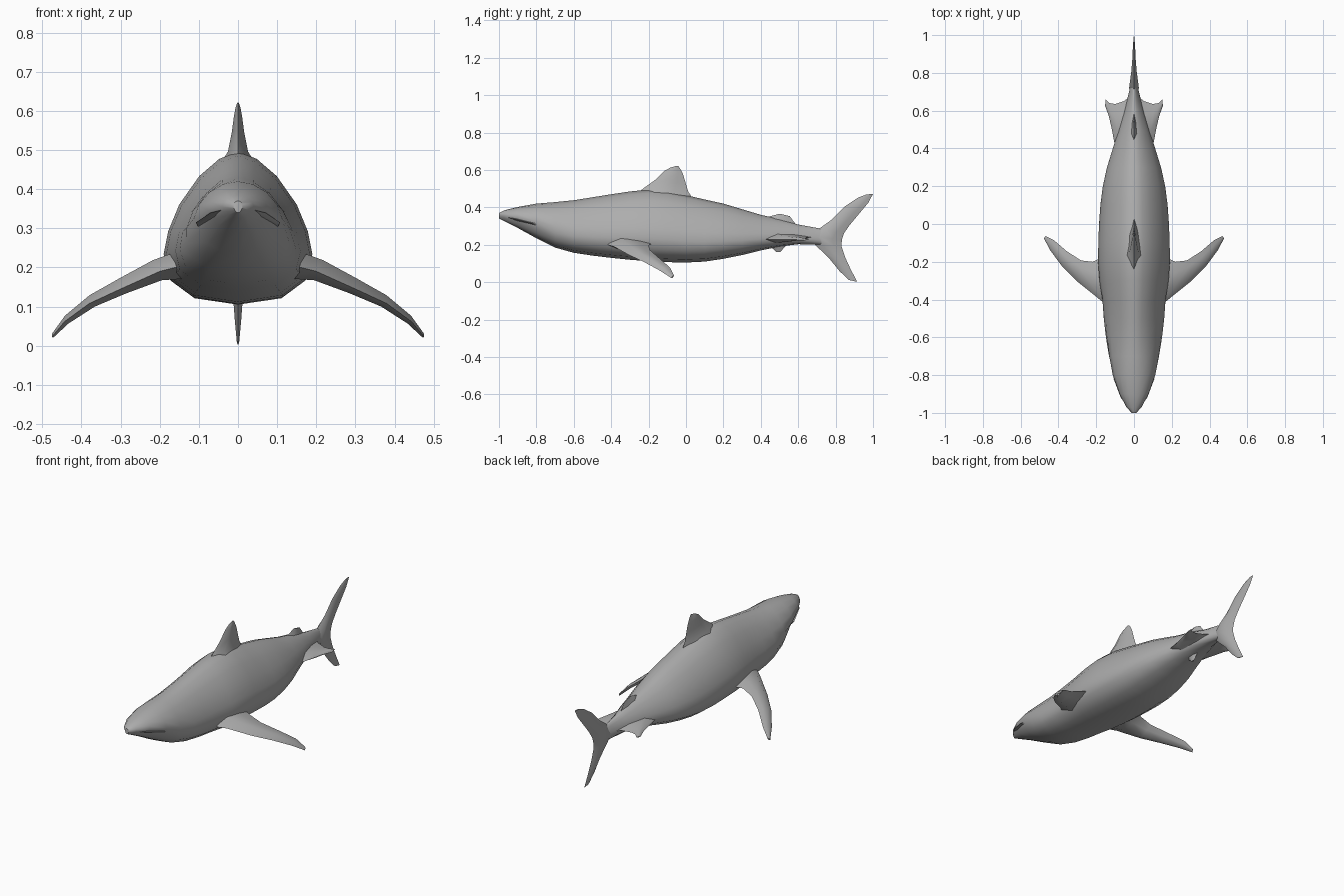
import bpy, bmesh, math
from mathutils import Vector

skin = bpy.data.materials.new("grey skin")
skin.diffuse_color = (0.42, 0.42, 0.42, 1)


def loft(name, rings, angle):
    """Skin closed rings of equal length and cap both ends."""
    bm = bmesh.new()
    rows = [[bm.verts.new(p) for p in ring] for ring in rings]
    n = len(rows[0])
    for a, b in zip(rows, rows[1:]):
        for i in range(n):
            j = (i + 1) % n
            bm.faces.new((a[i], a[j], b[j], b[i]))
    bm.faces.new(rows[0])
    bm.faces.new(rows[-1])
    bmesh.ops.recalc_face_normals(bm, faces=bm.faces)
    mesh = bpy.data.meshes.new(name)
    bm.to_mesh(mesh)
    bm.free()
    mesh.materials.append(skin)
    obj = bpy.data.objects.new(name, mesh)
    bpy.context.collection.objects.link(obj)
    bpy.ops.object.select_all(action='DESELECT')
    obj.select_set(True)
    bpy.context.view_layer.objects.active = obj
    bpy.ops.object.shade_smooth_by_angle(angle=math.radians(angle))
    return obj


def fin(name, sections, normal, side=1):
    """Loft thin blade sections given as (leading, trailing, half thickness)."""
    rings = []
    for lead, trail, t in sections:
        a, b, n = Vector(lead), Vector(trail), Vector(normal) * t
        m, q = a.lerp(b, 0.3), a.lerp(b, 0.7)
        ring = [a, m + n, q + n * 0.6, b, q - n * 0.6, m - n]
        rings.append([(p.x * side, p.y, p.z) for p in ring])
    return loft(name, rings, 50)


def upright_fin(name, sections):
    return fin(name, [((0, *l), (0, *t), h) for l, t, h in sections], (1, 0, 0))


# Body stations: y, half width, top z, bottom z
stations = [
    (-1.0, 0.012, 0.37, 0.34), (-0.97, 0.04, 0.385, 0.325), (-0.9, 0.078, 0.402, 0.29),
    (-0.8, 0.115, 0.42, 0.235), (-0.7, 0.136, 0.428, 0.185), (-0.6, 0.15, 0.438, 0.157),
    (-0.5, 0.16, 0.454, 0.142), (-0.4, 0.167, 0.47, 0.13), (-0.3, 0.183, 0.485, 0.12),
    (-0.2, 0.19, 0.495, 0.112), (-0.1, 0.189, 0.487, 0.107), (0.0, 0.185, 0.465, 0.105),
    (0.1, 0.178, 0.442, 0.11), (0.2, 0.165, 0.42, 0.125), (0.3, 0.143, 0.39, 0.145),
    (0.4, 0.112, 0.36, 0.17), (0.5, 0.082, 0.338, 0.19), (0.6, 0.052, 0.308, 0.203),
    (0.7, 0.026, 0.29, 0.2), (0.79, 0.01, 0.27, 0.19)]
# Half cross-section as (width share, height share); widest low on the flank
half = [(0, 1), (0.25, 0.955), (0.52, 0.84), (0.79, 0.65), (0.94, 0.47),
        (1, 0.32), (0.93, 0.17), (0.6, 0.045), (0, 0)]
rings = []
for y, w, top, bot in stations:
    k = min(1, max(0, (-0.55 - y) / 0.4))      # the head is rounder
    e = min(1, max(0, (-0.72 - y) / 0.1))      # the jaw sits under the snout
    right = []
    for i, (u, v) in enumerate(half):
        a = math.pi * i / 8
        x = u + (math.sin(a) - u) * k
        z = v + ((0.5 + 0.5 * math.cos(a)) - v) * k
        if i >= 5:
            x *= 1 - 0.15 * e
        right.append((x * w, y, bot + z * (top - bot)))
    left = [(-x, yy, z) for x, yy, z in right[-2:0:-1]]
    rings.append(right + left)
loft("body", rings, 50)

# Mouth groove ledges under the snout
for s, label in ((1, "left"), (-1, "right")):
    fin(f"{label}_lip", [((0.02, -0.985, 0.352), (0.01, -0.94, 0.34), 0.004),
                         ((0.07, -0.92, 0.34), (0.05, -0.86, 0.32), 0.006),
                         ((0.108, -0.82, 0.315), (0.09, -0.77, 0.30), 0.005)], (0, 0, 1), s)

# Dorsal fins
upright_fin("dorsal_fin", [
    ((-0.27, 0.465), (0.04, 0.44), 0.05), ((-0.23, 0.5), (0.012, 0.485), 0.026),
    ((-0.16, 0.55), (-0.002, 0.53), 0.016), ((-0.115, 0.595), (-0.015, 0.575), 0.01),
    ((-0.085, 0.612), (-0.03, 0.605), 0.006), ((-0.055, 0.621), (-0.04, 0.62), 0.002)])
upright_fin("second_dorsal_fin", [
    ((0.40, 0.33), (0.6, 0.295), 0.022), ((0.45, 0.352), (0.575, 0.325), 0.012),
    ((0.5, 0.366), (0.555, 0.353), 0.004)])
upright_fin("anal_fin", [
    ((0.43, 0.2), (0.55, 0.21), 0.02), ((0.47, 0.175), (0.525, 0.185), 0.01),
    ((0.485, 0.16), (0.505, 0.162), 0.004)])

# Tail fin, lofted from the upper tip down to the lower tip
upright_fin("tail_fin", [
    ((0.965, 0.469), (1.0, 0.472), 0.003), ((0.92, 0.452), (0.975, 0.425), 0.006),
    ((0.85, 0.405), (0.925, 0.365), 0.009), ((0.78, 0.335), (0.875, 0.305), 0.014),
    ((0.71, 0.285), (0.845, 0.262), 0.022), ((0.67, 0.245), (0.833, 0.225), 0.026),
    ((0.69, 0.2), (0.832, 0.19), 0.02), ((0.765, 0.128), (0.85, 0.135), 0.013),
    ((0.82, 0.06), (0.88, 0.07), 0.008), ((0.87, 0.012), (0.915, 0.002), 0.003)])

for s, label in ((1, "left"), (-1, "right")):
    # Pectoral fin, sweeping out, back and down
    fin(f"{label}_pectoral_fin", [
        ((0.12, -0.45, 0.21), (0.13, -0.16, 0.21), 0.04),
        ((0.2, -0.385, 0.19), (0.22, -0.2, 0.2), 0.028),
        ((0.3, -0.305, 0.145), (0.28, -0.193, 0.172), 0.021),
        ((0.38, -0.225, 0.108), (0.355, -0.145, 0.13), 0.016),
        ((0.443, -0.14, 0.062), (0.425, -0.085, 0.078), 0.011),
        ((0.476, -0.078, 0.022), (0.468, -0.064, 0.034), 0.005)],
        (0.4, 0, 0.92), s)
    # Small rear side fin along the tail stem
    fin(f"{label}_rear_fin", [
        ((0.03, 0.35, 0.235), (0.02, 0.68, 0.24), 0.04),
        ((0.102, 0.42, 0.23), (0.05, 0.652, 0.24), 0.022),
        ((0.117, 0.5, 0.228), (0.1, 0.635, 0.236), 0.014),
        ((0.133, 0.57, 0.228), (0.13, 0.64, 0.234), 0.008),
        ((0.153, 0.625, 0.225), (0.15, 0.66, 0.23), 0.003)], (0, 0, 1), s)
